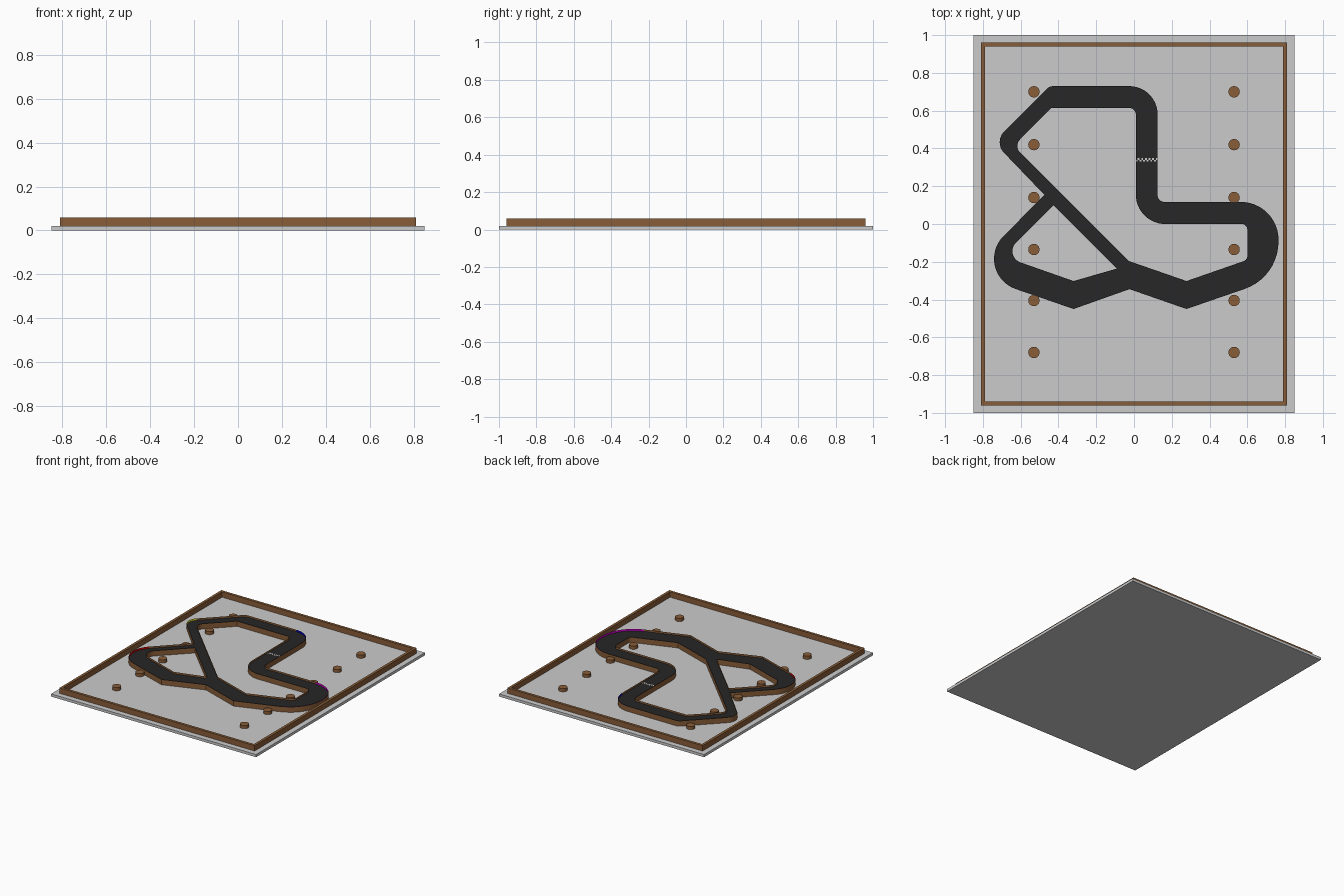
import bpy, bmesh
from math import tan, ceil
from mathutils import Vector, Matrix

if "Cube" in bpy.data.objects:
    bpy.data.objects.remove(bpy.data.objects["Cube"])

FLOOR, PEG_TOP, ROAD, TOP = 0.02, 0.044, 0.046, 0.06


def material(name, rgb):
    m = bpy.data.materials.new(name)
    m.diffuse_color = (*rgb, 1)
    m.use_nodes = True
    m.node_tree.nodes["Principled BSDF"].inputs["Base Color"].default_value = m.diffuse_color
    return m


brown = material("brown", (0.25, 0.11, 0.04))
asphalt = material("asphalt", (0.02, 0.02, 0.02))
white = material("white", (0.9, 0.9, 0.9))


def finish(bm, name, mat=None, fix=False):
    if fix:
        bmesh.ops.recalc_face_normals(bm, faces=bm.faces[:])
    me = bpy.data.meshes.new(name)
    bm.to_mesh(me)
    bm.free()
    ob = bpy.data.objects.new(name, me)
    bpy.context.collection.objects.link(ob)
    if mat:
        me.materials.append(mat)
    return ob


def add_box(bm, x0, x1, y0, y1, z0, z1):
    m = Matrix.LocRotScale(Vector(((x0+x1)/2, (y0+y1)/2, (z0+z1)/2)), None,
                           Vector((x1-x0, y1-y0, z1-z0)))
    bmesh.ops.create_cube(bm, size=1, matrix=m)


def fillet(corners):
    """Round each (x, y, radius) corner; returns one point list per corner."""
    out = []
    n = len(corners)
    for i, (x, y, r) in enumerate(corners):
        p = Vector((x, y))
        if r == 0:
            out.append([p])
            continue
        a = (Vector(corners[i-1][:2]) - p).normalized()
        b = (Vector(corners[(i+1) % n][:2]) - p).normalized()
        half = a.angle(b) / 2
        t = r / tan(half)
        c = p + (a + b).normalized() * (t*t + r*r) ** 0.5
        s, e = p + a*t - c, p + b*t - c
        turn = s.angle_signed(e)
        steps = max(4, ceil(abs(turn) / 0.13))
        out.append([c + Matrix.Rotation(-turn*k/steps, 2) @ s for k in range(steps+1)])
    return out


def strip(bm, pts, z0, z1, closed):
    lo = [bm.verts.new((p.x, p.y, z0)) for p in pts]
    hi = [bm.verts.new((p.x, p.y, z1)) for p in pts]
    for i in range(len(pts) - (not closed)):
        j = (i+1) % len(pts)
        bm.faces.new((lo[i], lo[j], hi[j], hi[i]))


# base plate
bm = bmesh.new()
add_box(bm, -0.85, 0.85, -1, 1, 0, FLOOR)
finish(bm, "base_plate")

# rim around the plate
bm = bmesh.new()
for s in (-1, 1):
    x, y = sorted((s*0.79, s*0.81)), sorted((s*0.94, s*0.96))
    add_box(bm, *x, -0.96, 0.96, FLOOR, TOP)
    add_box(bm, -0.79, 0.79, *y, FLOOR, TOP)
finish(bm, "rim", brown)

# two rows of pegs
bm = bmesh.new()
for x in (-0.53, 0.53):
    for y in (0.7, 0.42, 0.14, -0.135, -0.405, -0.68):
        bmesh.ops.create_cone(bm, cap_ends=True, segments=24, radius1=0.03, radius2=0.03,
                              depth=PEG_TOP-FLOOR,
                              matrix=Matrix.Translation((x, y, (PEG_TOP+FLOOR)/2)))
pegs = finish(bm, "pegs", brown)

# track outline and its two islands, clockwise
outer = fillet([(-0.447, 0.73, 0.05), (0.125, 0.73, 0.15), (0.125, 0.117, 0.035),
                (0.765, 0.117, 0.2), (0.765, -0.282, 0.265), (0.278, -0.45, 0),
                (-0.024, -0.345, 0), (-0.32, -0.45, 0), (-0.882, -0.256, 0.169),
                (-0.474, 0.154, 0), (-0.743, 0.434, 0.08)])
island = fillet([(-0.437, 0.614, 0), (0.01, 0.614, 0.035), (0.01, 0, 0.155),
                 (0.6, 0, 0.03), (0.6, -0.19, 0.03), (0.278, -0.302, 0),
                 (-0.03, -0.195, 0), (-0.638, 0.413, 0.05)])
small = fillet([(-0.426, 0.1, 0), (-0.09, -0.236, 0), (-0.32, -0.302, 0),
                (-0.696, -0.17, 0.063)])
loops = [[p for c in loop for p in c] for loop in (outer, island, small)]

# road surface
bm = bmesh.new()
for pts in loops:
    vs = [bm.verts.new((p.x, p.y, ROAD)) for p in pts]
    for a, b in zip(vs, vs[1:] + vs[:1]):
        bm.edges.new((a, b))
bmesh.ops.triangle_fill(bm, use_beauty=True, use_dissolve=False, edges=bm.edges[:],
                        normal=(0, 0, 1))
for f in bm.faces:
    f.normal_update()
    if f.normal.z < 0:
        f.normal_flip()
finish(bm, "road", asphalt)

# thin side walls
bm = bmesh.new()
for k, pts in enumerate(loops):
    strip(bm, pts[::-1] if k == 0 else pts, FLOOR, TOP, True)
walls = finish(bm, "track_walls", brown)

# coloured bend markers just inside the outer wall
for name, ids, rgb in (("yellow", (10,), (0.75, 0.7, 0.02)), ("blue", (1,), (0.0, 0.0, 0.6)),
                       ("magenta", (3, 4), (0.65, 0.0, 0.65)), ("red", (8,), (0.7, 0.0, 0.0))):
    pts = [p for i in ids for p in outer[i]]
    mid = (pts[0] + pts[-1]) / 2
    bm = bmesh.new()
    strip(bm, [p + (mid - p).normalized()*0.002 for p in pts], ROAD, TOP, False)
    finish(bm, name + "_bend_marker", material(name, rgb))

# chequered start line
bm = bmesh.new()
w = 0.115 / 12
for row in range(2):
    for col in range(row, 12, 2):
        x, y = 0.01 + col*w, 0.33 + row*w
        bm.faces.new([bm.verts.new((x+a*w, y+b*w, ROAD+0.001))
                      for a, b in ((0, 0), (1, 0), (1, 1), (0, 1))])
finish(bm, "start_line", white)

# smooth round parts
for ob in (pegs, walls):
    bpy.context.view_layer.objects.active = ob
    ob.select_set(True)
bpy.ops.object.shade_smooth_by_angle()
